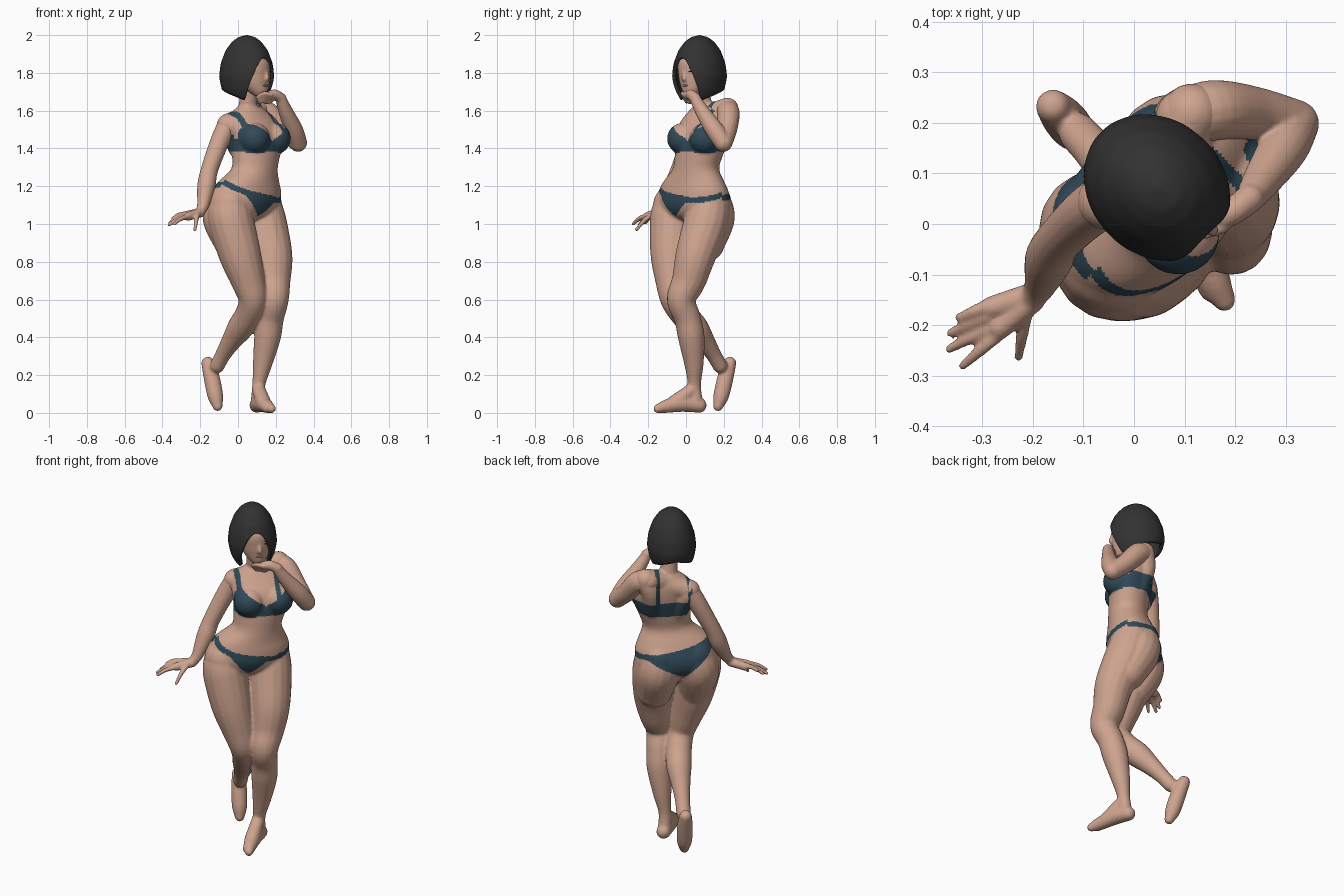
import bpy, bmesh, math
from mathutils import Vector, Matrix

R2 = math.sqrt(2)


def mat(name, c):
    m = bpy.data.materials.new(name)
    m.diffuse_color = (*c, 1)
    return m


SKIN = mat("skin", (0.62, 0.37, 0.275))
HAIR = mat("charcoal hair", (0.032, 0.032, 0.032))
CLOTH = mat("slate blue fabric", (0.030, 0.068, 0.098))
LIP = mat("lip", (0.46, 0.24, 0.19))


# The figure is turned 45 degrees: u = its left, v = its back
def W(u, v, z):
    return Vector(((u - v) / R2, (u + v) / R2, z))


def UV(p):
    return (p.x + p.y) / R2, (p.y - p.x) / R2


def spline(rows, n=6):
    """Catmull-Rom samples through rows of equal-length tuples."""
    out = []
    for i in range(len(rows) - 1):
        p0, p1 = rows[max(i - 1, 0)], rows[i]
        p2, p3 = rows[i + 1], rows[min(i + 2, len(rows) - 1)]
        for k in range(n):
            t = k / n
            out.append([0.5 * (2 * b + (c - a) * t + (2 * a - 5 * b + 4 * c - d) * t * t
                               + (3 * b - a - 3 * c + d) * t ** 3)
                        for a, b, c, d in zip(p0, p1, p2, p3)])
    return out + [list(rows[-1])]


def skin_rings(bm, rings):
    vs = [[bm.verts.new(p) for p in r] for r in rings]
    n = len(vs[0])
    for a, b in zip(vs, vs[1:]):
        for i in range(n):
            bm.faces.new((a[i], a[(i + 1) % n], b[(i + 1) % n], b[i]))
    bm.faces.new(vs[0][::-1])
    bm.faces.new(vs[-1])


def ball(bm, c, r, s=(1, 1, 1)):
    m = Matrix.Translation(c) @ Matrix.Rotation(math.pi / 4, 4, 'Z') @ Matrix.Diagonal((*s, 1))
    bmesh.ops.create_uvsphere(bm, u_segments=20, v_segments=12, radius=r, matrix=m)


def tube(bm, rows, n=16):
    """Round limb through (x, y, z, radius) points with ball ends."""
    pts = spline(rows)
    P = [Vector(p[:3]) for p in pts]
    rings, ax = [], Vector((0.7, 0.7, 0.1))
    for i, p in enumerate(P):
        t = (P[min(i + 1, len(P) - 1)] - P[max(i - 1, 0)]).normalized()
        ax = (ax - t * ax.dot(t)).normalized()
        ay = t.cross(ax)
        rings.append([p + pts[i][3] * (ax * math.cos(a) + ay * math.sin(a))
                      for a in (2 * math.pi * k / n for k in range(n))])
    skin_rings(bm, rings)
    for i in (0, -1):
        ball(bm, P[i], pts[i][3])


def loft(bm, rows, n=40):
    """Stack of ellipses given as (u, v, z, half width, half depth)."""
    skin_rings(bm, [[W(u + a * math.cos(t), v + b * math.sin(t), z)
                     for t in (2 * math.pi * k / n for k in range(n))]
                    for u, v, z, a, b in spline(rows)])


def finish(bm, name, mats, voxel=None, smooth=8):
    bmesh.ops.recalc_face_normals(bm, faces=bm.faces)
    me = bpy.data.meshes.new(name)
    bm.to_mesh(me)
    bm.free()
    ob = bpy.data.objects.new(name, me)
    bpy.context.collection.objects.link(ob)
    bpy.context.view_layer.objects.active = ob
    if voxel:
        m = ob.modifiers.new("fuse", 'REMESH')
        m.mode, m.voxel_size = 'VOXEL', voxel
        bpy.ops.object.modifier_apply(modifier="fuse")
        m = ob.modifiers.new("soften", 'SMOOTH')
        m.factor, m.iterations = 0.5, smooth
        bpy.ops.object.modifier_apply(modifier="soften")
    for x in mats:
        ob.data.materials.append(x)
    for p in ob.data.polygons:
        p.use_smooth = True
    return ob


# Body: torso, bust, seat, neck and legs fused together
bm = bmesh.new()
loft(bm, [(.05, .01, 1.01, .10, .07), (.05, .01, 1.05, .205, .13), (.05, .005, 1.11, .23, .15),
          (.06, -.002, 1.17, .22, .142), (.068, -.01, 1.22, .193, .128), (.098, -.024, 1.29, .138, .108),
          (.115, -.02, 1.36, .142, .11), (.13, -.01, 1.44, .158, .115), (.13, .005, 1.51, .165, .108),
          (.125, .025, 1.57, .14, .085), (.11, .03, 1.62, .07, .055)])
BUST = [Vector((.087, -.018, 1.452)), Vector((.197, .1, 1.452))]
for c in BUST:
    ball(bm, c, .083)
# seat flowing into the backs of the thighs
tube(bm, [(*W(.145, .045, 1.12), .105), (*W(.16, .04, 1.03), .117), (*W(.17, -.02, .9), .1)])
tube(bm, [(*W(-.045, .045, 1.12), .105), (*W(-.06, .04, 1.03), .117), (*W(-.055, -.02, .9), .1)])
# neck and shoulders
tube(bm, [(*W(.11, .035, 1.56), .056), (*W(.10, .025, 1.64), .048), (*W(.095, .01, 1.73), .048)])
tube(bm, [(.02, .09, 1.55, .065), (-.055, .045, 1.525, .058)])
tube(bm, [(.06, .12, 1.575, .062), (.115, .22, 1.61, .059)])
tube(bm, [(*W(.19, .045, 1.42), .055), (.09, .205, 1.53, .055), (.115, .22, 1.6, .058)])
tube(bm, [(*W(.05, .045, 1.4), .055), (-.045, .06, 1.5, .055)])
# standing leg and foot
tube(bm, [(.12, .125, 1.1, .112), (.14, .105, 1.0, .12), (.182, .05, .83, .107), (.188, .015, .7, .091),
          (.192, -.025, .6, .077), (.172, .008, .5, .071), (.156, .028, .4, .071), (.13, .042, .26, .052),
          (.11, .045, .15, .035), (.105, .05, .07, .038)])
tube(bm, [(.1, .07, .04, .04), (.125, -.02, .048, .043), (.152, -.1, .036, .037), (.178, -.15, .022, .024)])
tube(bm, [(.108, .04, .13, .035), (.135, -.06, .055, .04), (.152, -.13, .025, .025)])
# bent leg and foot
tube(bm, [(-.045, -.065, 1.1, .11), (-.038, -.07, 1.02, .122), (.01, -.077, .84, .112), (.053, -.072, .7, .091),
          (.078, -.06, .6, .076), (.055, -.01, .52, .072), (.012, .05, .45, .07), (-.035, .1, .38, .054),
          (-.078, .145, .31, .042), (-.11, .18, .25, .04)])
tube(bm, [(-.16, .232, .263, .035), (-.14, .21, .19, .043), (-.12, .186, .09, .042), (-.108, .17, .035, .027)])
body = finish(bm, "body", [SKIN, CLOTH], .0068, 12)


# Underwear painted on the body by position
def is_cloth(p):
    u, v = UV(p)
    z = p.z
    if z > 1.3:
        d = abs(u - .135)
        if 1.385 < z < (1.45 if v < 0 else 1.47) and not (v < -.08 and z > 1.44 + .75 * d):
            return True
        if v < -.03 and min((p - c).length for c in BUST) < .094:
            if 1.375 < z < 1.44 + .75 * d:
                return True
        return z > 1.45 and min(abs(u + .002), abs(u - (.205 if v < 0 else .175))) < .013
    front = v < -.01
    top = 1.215 - .17 * (u - .05) - (.055 * min(1, abs(v) / .13) if front else .02)
    w, drop = (.10, .10) if front else (.19, .14)
    low = top - .03 - drop * max(0, 1 - abs(u - .035) / w)
    return low < z < top


for p in body.data.polygons:
    p.material_index = int(is_cloth(p.center))

# Lowered arm with spread hand
bm = bmesh.new()
tube(bm, [(-.05, .05, 1.53, .056), (-.095, .02, 1.44, .051), (-.15, -.035, 1.29, .046), (-.168, -.07, 1.2, .048),
          (-.185, -.12, 1.1, .032), (-.2, -.145, 1.065, .026)])
for a, b in (((-.2, -.15, 1.06), (-.265, -.205, 1.04)), ((-.2, -.14, 1.06), (-.28, -.165, 1.045))):
    tube(bm, [(*a, .025), (*b, .023)])
for base, tip in (((-.265, -.215, 1.04), (-.338, -.28, 1.0)), ((-.275, -.2, 1.04), (-.365, -.247, .995)),
                  ((-.285, -.18, 1.045), (-.362, -.215, 1.005)), ((-.285, -.16, 1.05), (-.345, -.185, 1.03)),
                  ((-.215, -.18, 1.05), (-.228, -.262, .97))):
    mid = [(p + q) / 2 for p, q in zip(base, tip)]
    tube(bm, [(*base, .015), (mid[0], mid[1], mid[2] + .008, .0125), (*tip, .009)], 10)
finish(bm, "lowered_arm", [SKIN], .0055, 4)

# Raised arm with hand at the chin
bm = bmesh.new()
tube(bm, [(.1, .21, 1.6, .058), (.16, .225, 1.585, .06), (.24, .218, 1.5, .053), (.318, .198, 1.43, .048)])
tube(bm, [(.318, .198, 1.43, .048), (.295, .15, 1.5, .049), (.255, .09, 1.59, .039), (.228, .05, 1.66, .029)])
tube(bm, [(.228, .05, 1.665, .029), (.195, .025, 1.685, .027), (.165, .01, 1.68, .024)])
for i in range(4):
    o = .013 * i
    tube(bm, [(.175 + o * .3, -.005 + o * .7, 1.685 - o * .3, .014), (.135, -.02 + o * .6, 1.69 - o, .011),
              (.1 + o * .3, -.012 + o * .4, 1.672 - o * .7, .008)], 10)
tube(bm, [(.19, .03, 1.67, .015), (.16, .02, 1.645, .012), (.13, .015, 1.65, .009)], 10)
finish(bm, "raised_arm", [SKIN], .0055, 4)

# Head with nose
bm = bmesh.new()
loft(bm, [(.1, -.07, 1.672, .02, .02), (.098, -.052, 1.70, .048, .052), (.095, -.032, 1.74, .074, .078),
          (.092, -.015, 1.79, .09, .1), (.088, -.005, 1.86, .095, .108), (.085, .005, 1.93, .07, .08)])
tube(bm, [(*W(.099, -.103, 1.82), .009), (*W(.101, -.118, 1.775), .013), (*W(.101, -.108, 1.765), .014)], 10)
finish(bm, "head", [SKIN], .006, 4)

# Eyes, brows and lips
for name, m, spots in (("eyes", HAIR, [(.063, -.1, 1.808, .016, .004), (.132, -.1, 1.808, .016, .004),
                                       (.062, -.1, 1.826, .02, .002), (.134, -.1, 1.826, .02, .002)]),
                       ("lips", LIP, [(.099, -.107, 1.733, .018, .006)])):
    bm = bmesh.new()
    for u, v, z, sx, sz in spots:
        ball(bm, W(u, v, z), 1, (sx, .008, sz))
    finish(bm, name, [m])

# Bob hair: strands run from the crown to a hem that lifts over the face and at the nape
PROFILE = [(2.0, .02), (1.99, .30), (1.965, .53), (1.92, .76), (1.85, .94), (1.78, 1.0), (1.71, .9), (1.64, .64)]


def hair_r(z):
    for (z0, r0), (z1, r1) in zip(PROFILE, PROFILE[1:]):
        if z >= z1:
            return r0 + (r1 - r0) * (z0 - z) / (z0 - z1)
    return PROFILE[-1][1]


bm = bmesh.new()
N, K = 96, 26
grid = []
for i in range(N):
    th = 2 * math.pi * i / N                 # 0 = straight ahead
    off = abs((th + math.pi) % (2 * math.pi) - math.pi)
    if off < .95:
        hem = 1.88 - .235 * (off / .95) ** 2.2
    else:
        hem = 1.645 + .095 * ((off - .95) / 2.19) ** .9
    col = []
    for k in range(K + 1):
        z = 2.0 - (2.0 - hem) * (k / K) ** 1.6
        r = hair_r(z)
        col.append(bm.verts.new(W(.083 + .134 * r * math.sin(th), .018 - .158 * r * math.cos(th), z)))
    grid.append(col)
for i in range(N):
    a, b = grid[i], grid[(i + 1) % N]
    for k in range(K):
        bm.faces.new((a[k], a[k + 1], b[k + 1], b[k]))
bm.faces.new([c[0] for c in grid])
hair = finish(bm, "bob_hair", [HAIR])
sm = hair.modifiers.new("soften", 'SMOOTH')
sm.iterations = 3
so = hair.modifiers.new("thickness", 'SOLIDIFY')
so.thickness, so.offset = .02, -1
